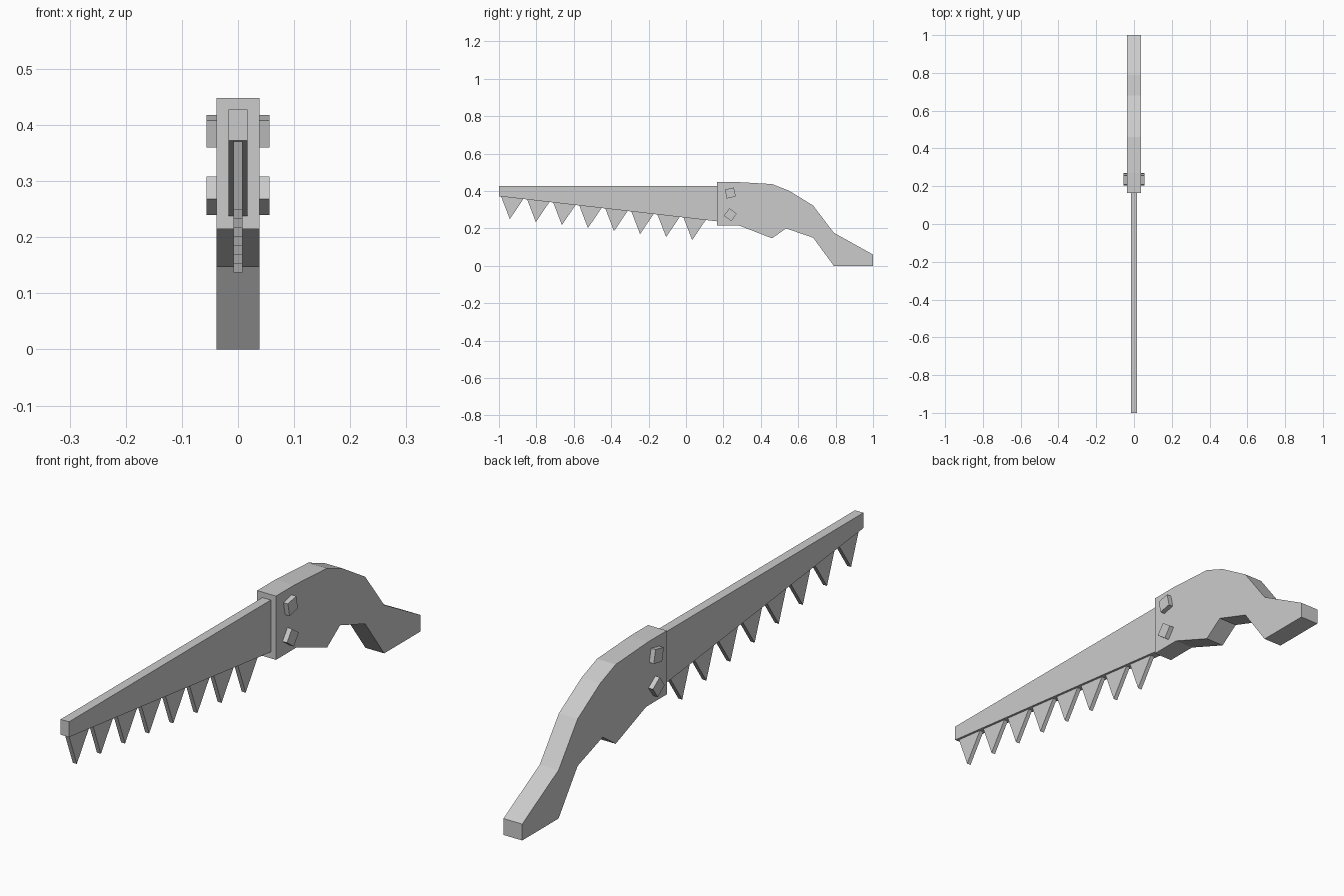
import bpy, bmesh
from math import radians, atan2, cos, sin
from mathutils import Matrix

cube = bpy.data.objects.get("Cube")
if cube:
    bpy.data.objects.remove(cube, do_unlink=True)

grey = bpy.data.materials.new("light grey")
grey.use_nodes = True
colour = (0.6, 0.6, 0.6, 1)
grey.diffuse_color = colour
grey.node_tree.nodes["Principled BSDF"].inputs["Base Color"].default_value = colour


def finish(name, bm):
    bmesh.ops.recalc_face_normals(bm, faces=bm.faces)
    mesh = bpy.data.meshes.new(name)
    bm.to_mesh(mesh)
    bm.free()
    mesh.materials.append(grey)
    ob = bpy.data.objects.new(name, mesh)
    bpy.context.collection.objects.link(ob)
    return ob


def slab(name, outline, half):
    """Extrude a side outline of (y, z) points across x."""
    bm = bmesh.new()
    face = bm.faces.new([bm.verts.new((-half, y, z)) for y, z in outline])
    out = bmesh.ops.extrude_face_region(bm, geom=[face])
    verts = [v for v in out["geom"] if isinstance(v, bmesh.types.BMVert)]
    bmesh.ops.translate(bm, verts=verts, vec=(2 * half, 0, 0))
    return finish(name, bm)


# Curved handle
slab("handle", [
    (0.165, 0.448), (0.27, 0.448), (0.46, 0.437), (0.55, 0.402),
    (0.68, 0.322), (0.79, 0.177), (1, 0.06), (1, 0), (0.79, 0),
    (0.68, 0.15), (0.535, 0.2), (0.46, 0.147), (0.285, 0.215),
    (0.165, 0.215)], 0.038)

# Tapered blade, set into the handle
slope = -0.115


def edge_z(y):
    return 0.372 + slope * (y + 1)


slab("blade", [(-1, 0.428), (0.2, 0.428), (0.2, edge_z(0.2)), (-1, edge_z(-1))], 0.017)

# Teeth, square to the sloping lower edge
tilt = atan2(slope, 1)
for i in range(8):
    y = -0.929 + 0.1393 * i
    z = edge_z(y)

    def place(along, down):
        return (y + along * cos(tilt) + down * sin(tilt),
                z + along * sin(tilt) - down * cos(tilt))

    slab(f"tooth_{i + 1}", [place(-0.06, 0), place(0.06, 0), place(0, 0.115)], 0.008)

# Square rivets through the handle
for name, z, angle in (("upper_rivet", 0.389, 12), ("lower_rivet", 0.2735, 54)):
    bm = bmesh.new()
    bmesh.ops.create_cube(bm, size=1, matrix=Matrix.Translation((0, 0.237, z))
                          @ Matrix.Rotation(radians(angle), 4, 'X')
                          @ Matrix.Diagonal((0.112, 0.049, 0.049, 1)))
    finish(name, bm)
